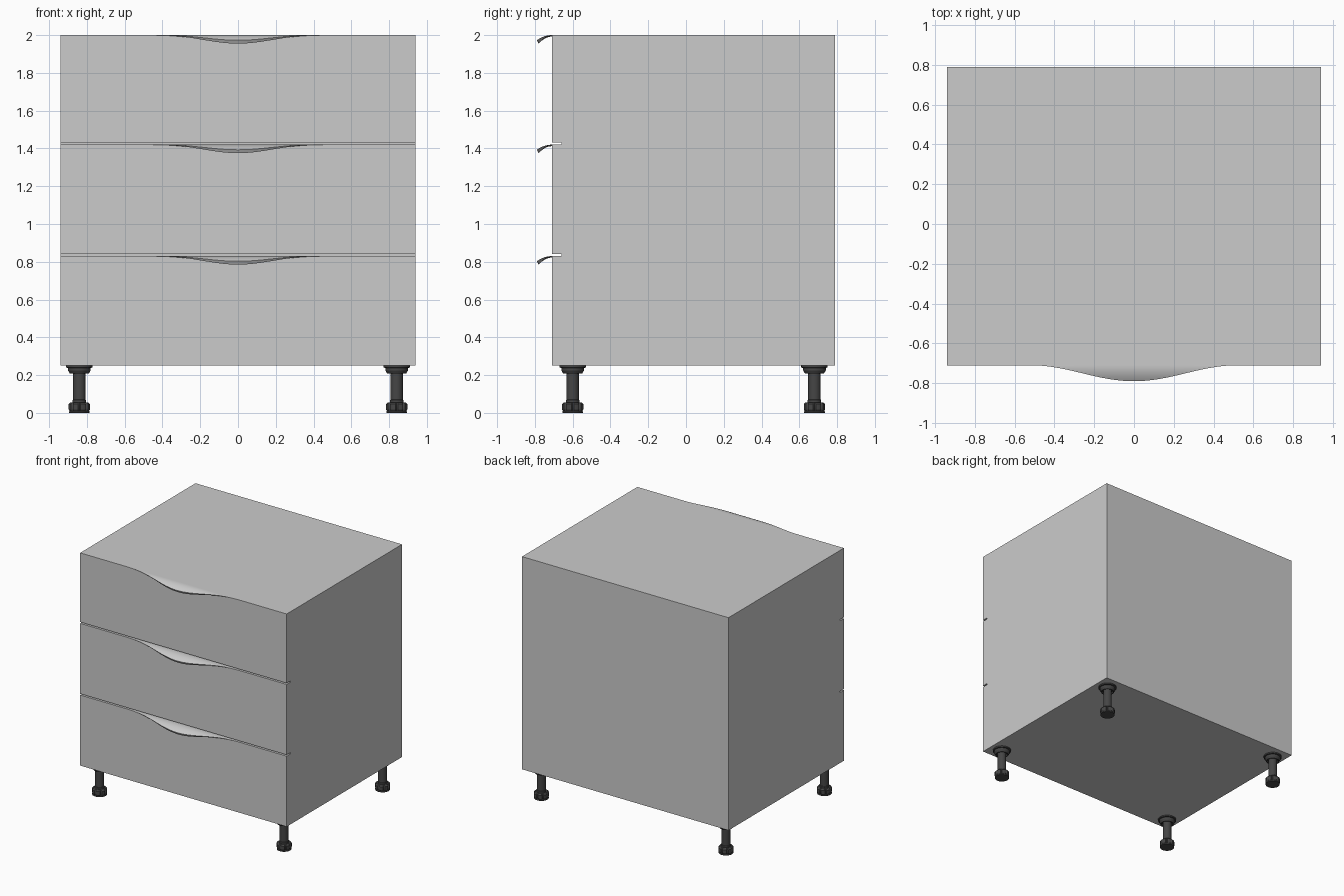
import bpy, bmesh, math
from mathutils import Vector

if "Cube" in bpy.data.objects:
    bpy.data.objects.remove(bpy.data.objects["Cube"])

HALF_W, FRONT, BACK = 0.94, -0.71, 0.79
TOPS = (0.83, 1.42, 2.0)          # top edge of each drawer


def make_object(name, bm, mat=None, smooth=None):
    bmesh.ops.recalc_face_normals(bm, faces=bm.faces)
    mesh = bpy.data.meshes.new(name)
    bm.to_mesh(mesh)
    bm.free()
    ob = bpy.data.objects.new(name, mesh)
    bpy.context.collection.objects.link(ob)
    if mat:
        mesh.materials.append(mat)
    if smooth:
        bpy.ops.object.select_all(action='DESELECT')
        ob.select_set(True)
        bpy.context.view_layer.objects.active = ob
        bpy.ops.object.shade_smooth_by_angle(angle=math.radians(smooth))
    return ob


def loft(bm, rings):
    """Skin a list of closed point loops and cap both ends."""
    rows = [[bm.verts.new(p) for p in ring] for ring in rings]
    n = len(rows[0])
    for a, b in zip(rows, rows[1:]):
        for i in range(n):
            j = (i + 1) % n
            bm.faces.new((a[i], a[j], b[j], b[i]))
    bm.faces.new(rows[0])
    bm.faces.new(rows[-1])


# cabinet body: side profile with the drawer gaps, extruded across the width
profile = [(BACK, 2.0), (BACK, 0.25), (FRONT, 0.25)]
for top in TOPS[:2]:
    profile += [(FRONT, top), (FRONT + 0.05, top),
                (FRONT + 0.05, top + 0.011), (FRONT, top + 0.011)]
profile.append((FRONT, 2.0))
bm = bmesh.new()
loft(bm, [[(x, y, z) for y, z in profile] for x in (-HALF_W, HALF_W)])
make_object("cabinet_body", bm)


# drawer pulls: bell-shaped lips curling down from each drawer top
def lip_section(x):
    s = max(0.5 * (1 + math.cos(math.pi * x / 0.52)), 0.004)
    upper, lower = [], []
    for i in range(9):
        t = s * i / 8
        upper.append((x, FRONT - 0.08 * t, -0.027 * t * t))
        lower.append((x, FRONT - 0.07 * t,
                      -0.008 * s - 0.037 * t * t))
    return upper + lower[::-1]


bm = bmesh.new()
loft(bm, [lip_section(-0.52 + 1.04 * i / 48) for i in range(49)])
pull = make_object("drawer_pull", bm, smooth=35)
pull.location.z = TOPS[2]
for top in TOPS[:2]:
    copy = pull.copy()
    copy.location.z = top
    bpy.context.collection.objects.link(copy)

# adjustable legs: turned column plus a fluted foot
dark = bpy.data.materials.new("dark_plastic")
dark.diffuse_color = (0.06, 0.06, 0.06, 1)
dark.use_nodes = True
dark.node_tree.nodes["Principled BSDF"].inputs["Base Color"].default_value = dark.diffuse_color
SEG = 48


def ring(r, z, flute=0.0):
    pts = []
    for i in range(SEG):
        a = 2 * math.pi * i / SEG
        rr = r - (flute if i % 6 == 0 else 0)
        pts.append((rr * math.cos(a), rr * math.sin(a), z))
    return pts


column = [(0.070, 0.250), (0.070, 0.240), (0.060, 0.238), (0.060, 0.225),
          (0.050, 0.208), (0.044, 0.208), (0.040, 0.222), (0.033, 0.222),
          (0.033, 0.070), (0.036, 0.068), (0.036, 0.045)]
foot = [(0.046, 0.056, 0), (0.052, 0.052, 0.006), (0.057, 0.046, 0.008),
        (0.057, 0.018, 0.008), (0.052, 0.010, 0.006), (0.055, 0.006, 0),
        (0.055, 0.0, 0)]
bm = bmesh.new()
loft(bm, [ring(r, z) for r, z in column])
loft(bm, [ring(*f) for f in foot])
leg = make_object("leg", bm, dark, 30)
corners = [(x, y) for x in (-0.84, 0.84) for y in (-0.6, 0.68)]
for i, (x, y) in enumerate(corners):
    ob = leg if i == 0 else leg.copy()
    ob.location = Vector((x, y, 0))
    if i:
        bpy.context.collection.objects.link(ob)
